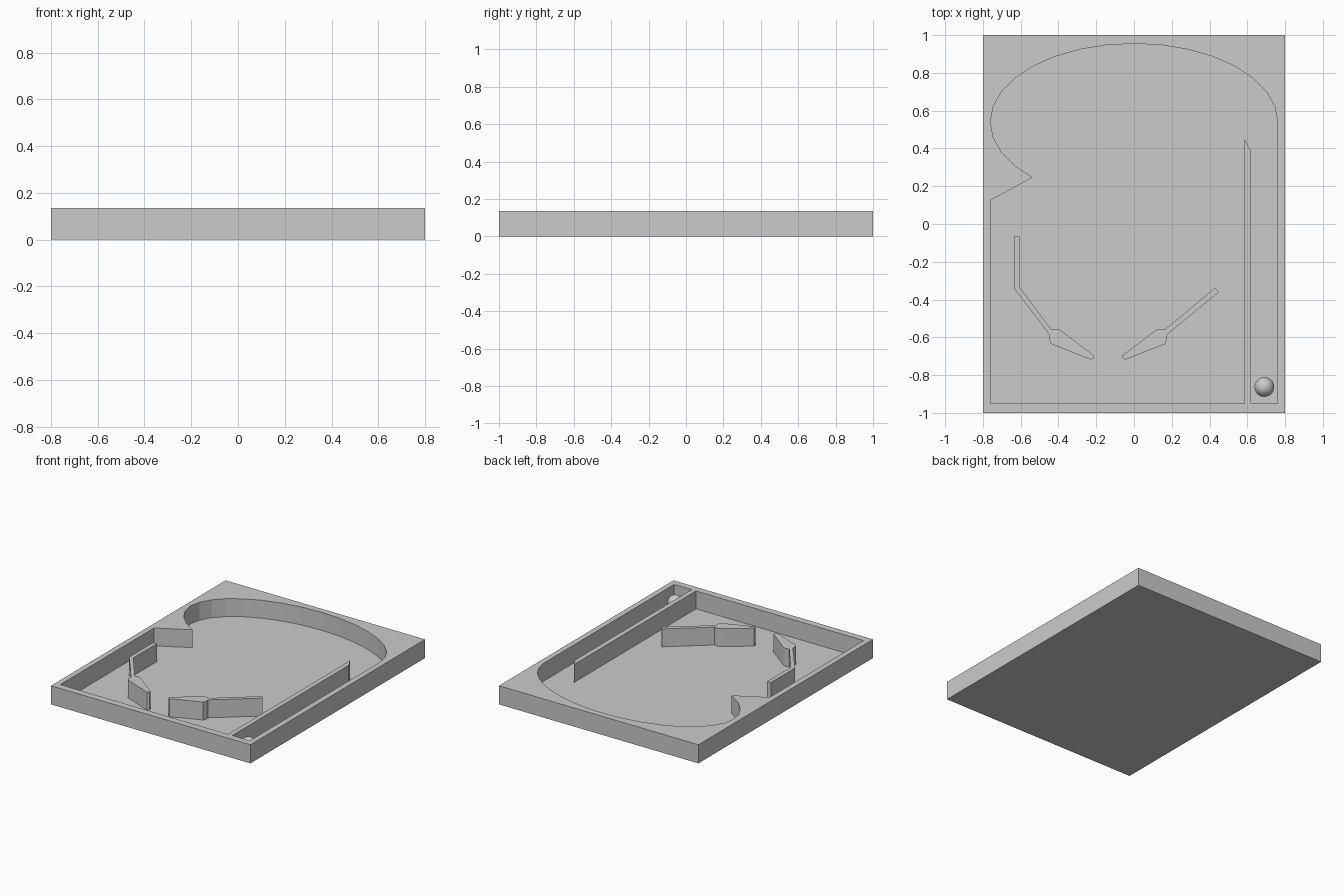
import bpy, bmesh
from math import cos, sin, radians

TOP, FLOOR = 0.135, 0.005

if "Cube" in bpy.data.objects:
    bpy.data.objects.remove(bpy.data.objects["Cube"], do_unlink=True)

grey = bpy.data.materials.new("plain_grey")
grey.use_nodes = True
grey.diffuse_color = (0.6, 0.6, 0.6, 1)
for node in grey.node_tree.nodes:
    if node.type == 'BSDF_PRINCIPLED':
        node.inputs["Base Color"].default_value = (0.6, 0.6, 0.6, 1)


def prism(name, outline, z0, z1):
    """Extrude a flat outline from z0 to z1."""
    bm = bmesh.new()
    face = bm.faces.new([bm.verts.new((x, y, z0)) for x, y in outline])
    ext = bmesh.ops.extrude_face_region(bm, geom=[face])
    for v in ext["geom"]:
        if isinstance(v, bmesh.types.BMVert):
            v.co.z = z1
    bmesh.ops.recalc_face_normals(bm, faces=bm.faces[:])
    mesh = bpy.data.meshes.new(name)
    bm.to_mesh(mesh)
    bm.free()
    mesh.materials.append(grey)
    obj = bpy.data.objects.new(name, mesh)
    bpy.context.collection.objects.link(obj)
    return obj


# Table: solid slab with the playfield and ball lane cut out of it
table = prism("table", [(-0.8, -1), (0.8, -1), (0.8, 1), (-0.8, 1)], 0, TOP)

arch = [(0.76 * cos(radians(a * 11.25)), 0.54 + 0.415 * sin(radians(a * 11.25)))
        for a in range(21)]
field = [(-0.76, -0.95), (0.585, -0.95), (0.585, 0.45), (0.62, 0.385),
         (0.62, -0.95), (0.76, -0.95)] + arch + [(-0.76, 0.125)]
cutter = prism("playfield_cutter", field, FLOOR, 0.3)
cutter.hide_render = True

cut = table.modifiers.new("playfield", 'BOOLEAN')
cut.operation = 'DIFFERENCE'
cut.solver = 'EXACT'
cut.object = cutter
bpy.context.view_layer.objects.active = table
bpy.ops.object.modifier_apply(modifier=cut.name)
bpy.data.objects.remove(cutter, do_unlink=True)

# Flippers: one shape, mirrored about the drain centre line
flipper = [(-0.06, -0.695), (0.115, -0.562), (0.135, -0.555), (0.162, -0.56),
           (0.172, -0.588), (0.175, -0.61), (0.165, -0.635),
           (-0.045, -0.718), (-0.06, -0.71)]
prism("flipper_left", flipper, FLOOR, TOP)
prism("flipper_right", [(-0.274 - x, y) for x, y in flipper], FLOOR, TOP)

# Guide rails leading to the flippers
prism("guide_left", [(0.43, -0.337), (0.45, -0.36), (0.172, -0.588),
                     (0.162, -0.56)], FLOOR, TOP)
prism("guide_right", [(-0.635, -0.065), (-0.605, -0.065), (-0.605, -0.335),
                      (-0.436, -0.56), (-0.446, -0.588), (-0.635, -0.34)],
      FLOOR, TOP)

# Ball resting in the launch lane
bpy.ops.mesh.primitive_uv_sphere_add(segments=32, ring_count=16, radius=0.052,
                                     location=(0.69, -0.863, FLOOR + 0.052))
ball = bpy.context.object
ball.name = "ball"
ball.data.materials.append(grey)
bpy.ops.object.shade_smooth()
